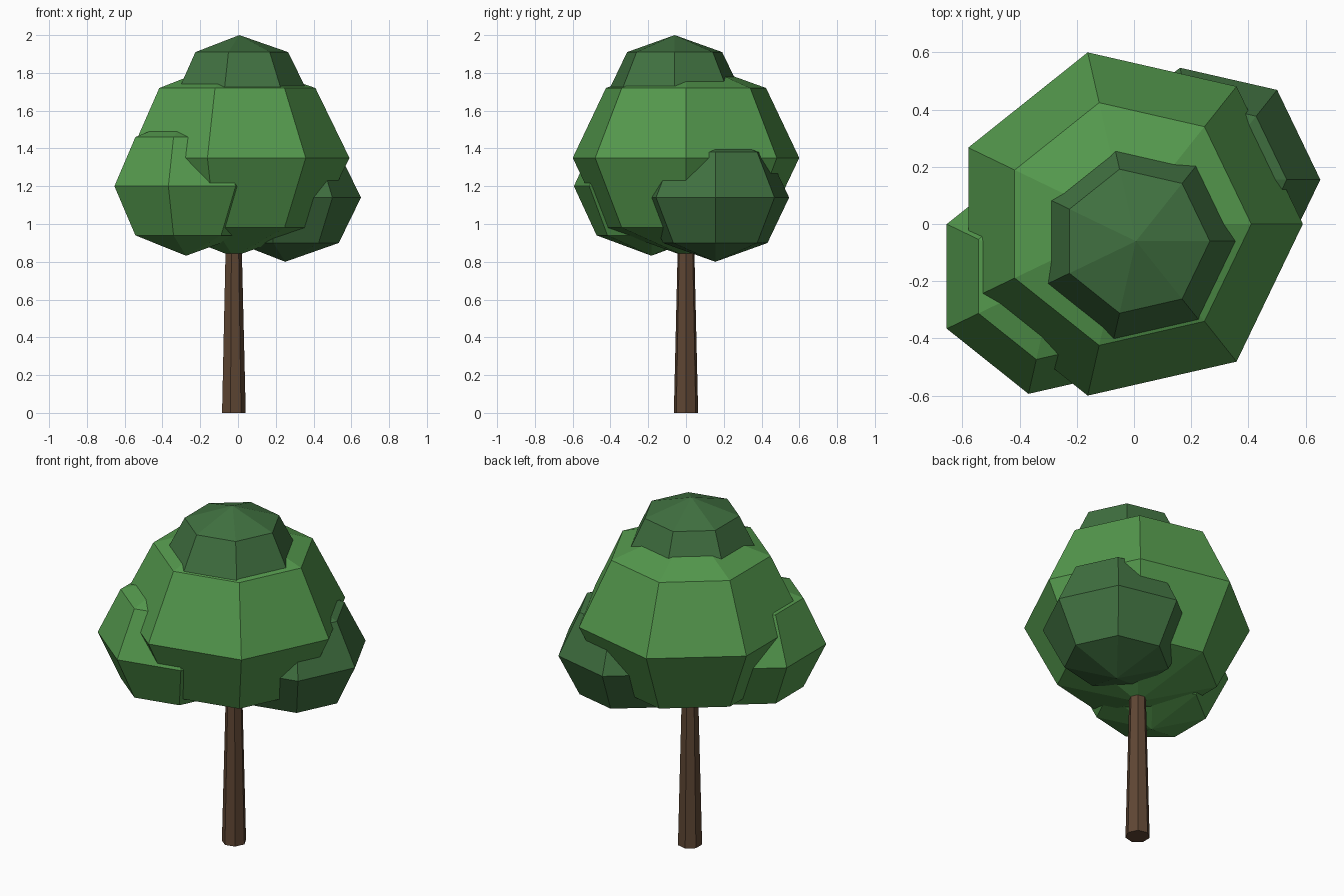
import bpy
import math

if "Cube" in bpy.data.objects:
    bpy.data.objects.remove(bpy.data.objects["Cube"])


def material(name, colour):
    m = bpy.data.materials.new(name)
    m.diffuse_color = (*colour, 1)
    m.use_nodes = True
    m.node_tree.nodes["Principled BSDF"].inputs["Base Color"].default_value = m.diffuse_color
    return m


leaf_light = material("light leaf green", (0.09, 0.32, 0.075))
leaf_dark = material("dark leaf green", (0.052, 0.165, 0.052))
bark = material("bark brown", (0.115, 0.062, 0.034))

SIDES = 7


def finish(name, mat):
    ob = bpy.context.object
    ob.name = name
    ob.data.materials.append(mat)
    bpy.ops.object.shade_flat()
    return ob


def foliage(name, centre, radius, height, mat):
    """Faceted ball of leaves with a vertex pointing along +x."""
    bpy.ops.mesh.primitive_uv_sphere_add(segments=SIDES, ring_count=4, radius=1, location=centre)
    ob = finish(name, mat)
    # Turn the widest vertex exactly onto +x, then stretch
    v = max(ob.data.vertices, key=lambda p: p.co.x - 10 * abs(p.co.z)).co
    turn = -math.atan2(v.y, v.x)
    c, s = math.cos(turn), math.sin(turn)
    for p in ob.data.vertices:
        x, y, z = p.co
        p.co = ((x * c - y * s) * radius, (x * s + y * c) * radius, z * height)
    return ob


# Crown: one large ball, a cap and two side clumps
foliage("main_canopy", (-0.025, 0, 1.35), 0.615, 0.523, leaf_light)
foliage("top_canopy", (0.007, -0.06, 1.693), 0.365, 0.307, leaf_dark)
foliage("left_canopy", (-0.275, -0.183, 1.20), 0.421, 0.368, leaf_light)
foliage("right_canopy", (0.25, 0.155, 1.14), 0.401, 0.34, leaf_dark)

# Tapered trunk reaching into the crown
TRUNK_TOP = 1.0
bpy.ops.mesh.primitive_cone_add(vertices=SIDES, radius1=0.066, radius2=0.042,
                                depth=TRUNK_TOP, location=(-0.025, 0, TRUNK_TOP / 2))
trunk = finish("trunk", bark)
v = trunk.data.vertices[0].co
trunk.rotation_euler.z = -math.atan2(v.y, v.x)
